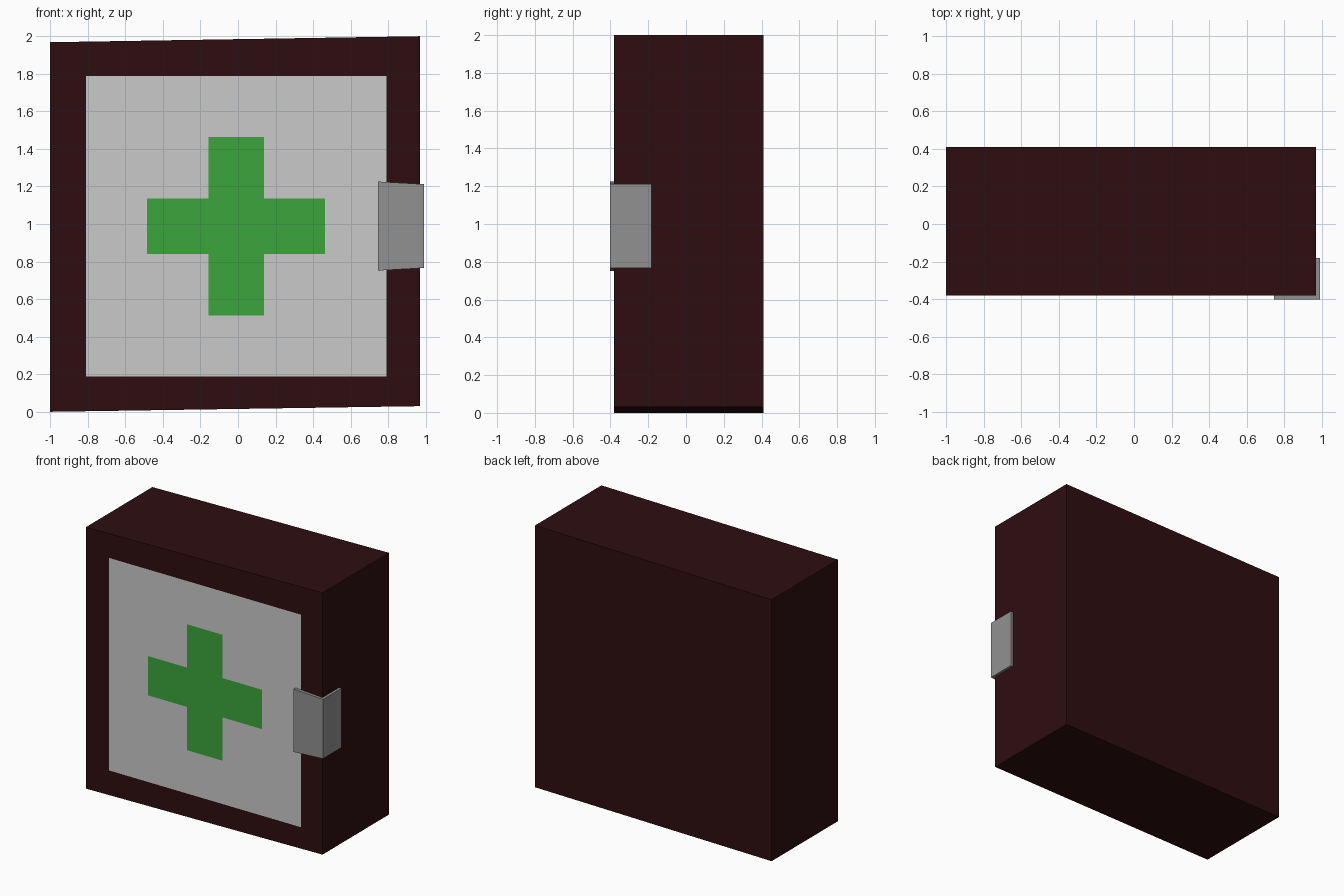
import bpy
import bmesh

cube = bpy.data.objects.get("Cube")
if cube:
    bpy.data.objects.remove(cube, do_unlink=True)


def material(name, rgb):
    m = bpy.data.materials.new(name)
    m.use_nodes = True
    m.diffuse_color = (*rgb, 1)
    m.node_tree.nodes["Principled BSDF"].inputs["Base Color"].default_value = (*rgb, 1)
    return m


maroon = material("dark maroon", (0.027, 0.004, 0.005))
pale = material("pale grey", (0.59, 0.59, 0.59))
green = material("green", (0.045, 0.38, 0.045))
steel = material("steel grey", (0.285, 0.285, 0.285))


def finish(bm, name, *mats):
    bmesh.ops.recalc_face_normals(bm, faces=bm.faces)
    mesh = bpy.data.meshes.new(name)
    bm.to_mesh(mesh)
    bm.free()
    for m in mats:
        mesh.materials.append(m)
    obj = bpy.data.objects.new(name, mesh)
    bpy.context.collection.objects.link(obj)
    return obj


def extrude_outline(points, move):
    """Solid made from a flat outline pushed along a vector."""
    bm = bmesh.new()
    face = bm.faces.new([bm.verts.new(p) for p in points])
    out = bmesh.ops.extrude_face_region(bm, geom=[face])
    verts = [g for g in out["geom"] if isinstance(g, bmesh.types.BMVert)]
    bmesh.ops.translate(bm, verts=verts, vec=move)
    return bm


# Cabinet: slightly skewed box
front_y = -0.38
bm = extrude_outline([(-1, front_y, 0), (0.97, front_y, 0.03),
                      (0.97, front_y, 2), (-1, front_y, 1.968)], (0, 0.79, 0))

# Cut the front face along the edges of the panel and the cross
mid_x, mid_z = -0.01, 0.988
panel, arm, half = 0.8, 0.474, 0.148


def front_faces():
    bm.normal_update()
    return [f for f in bm.faces if all(abs(v.co.y - front_y) < 1e-4 for v in f.verts)]


for d in (-panel, -arm, -half, half, arm, panel):
    for co, no in (((mid_x + d, 0, 0), (1, 0, 0)), ((0, 0, mid_z + d), (0, 0, 1))):
        faces = front_faces()
        edges = {e for f in faces for e in f.edges}
        verts = {v for f in faces for v in f.verts}
        bmesh.ops.bisect_plane(bm, geom=[*verts, *edges, *faces], dist=1e-5,
                               plane_co=co, plane_no=no)

# Colour the panel and the cross by distance from the centre
for f in front_faces():
    c = f.calc_center_median()
    near, far = sorted((abs(c.x - mid_x), abs(c.z - mid_z)))
    if near < half and far < arm:
        f.material_index = 2
    elif far < panel:
        f.material_index = 1
finish(bm, "cabinet", maroon, pale, green)

# Latch: bent plate around the front left edge, taller at its free front end
outline = [(0.745, -0.403), (0.99, -0.403), (0.99, -0.182),
           (0.97, -0.182), (0.97, front_y), (0.745, front_y)]
bm = extrude_outline([(x, y, 0.766) for x, y in outline], (0, 0, 0.446))
for v in bm.verts:
    if v.co.x < 0.8:
        v.co.z += 0.014 if v.co.z > 1 else -0.014
finish(bm, "latch", steel)
